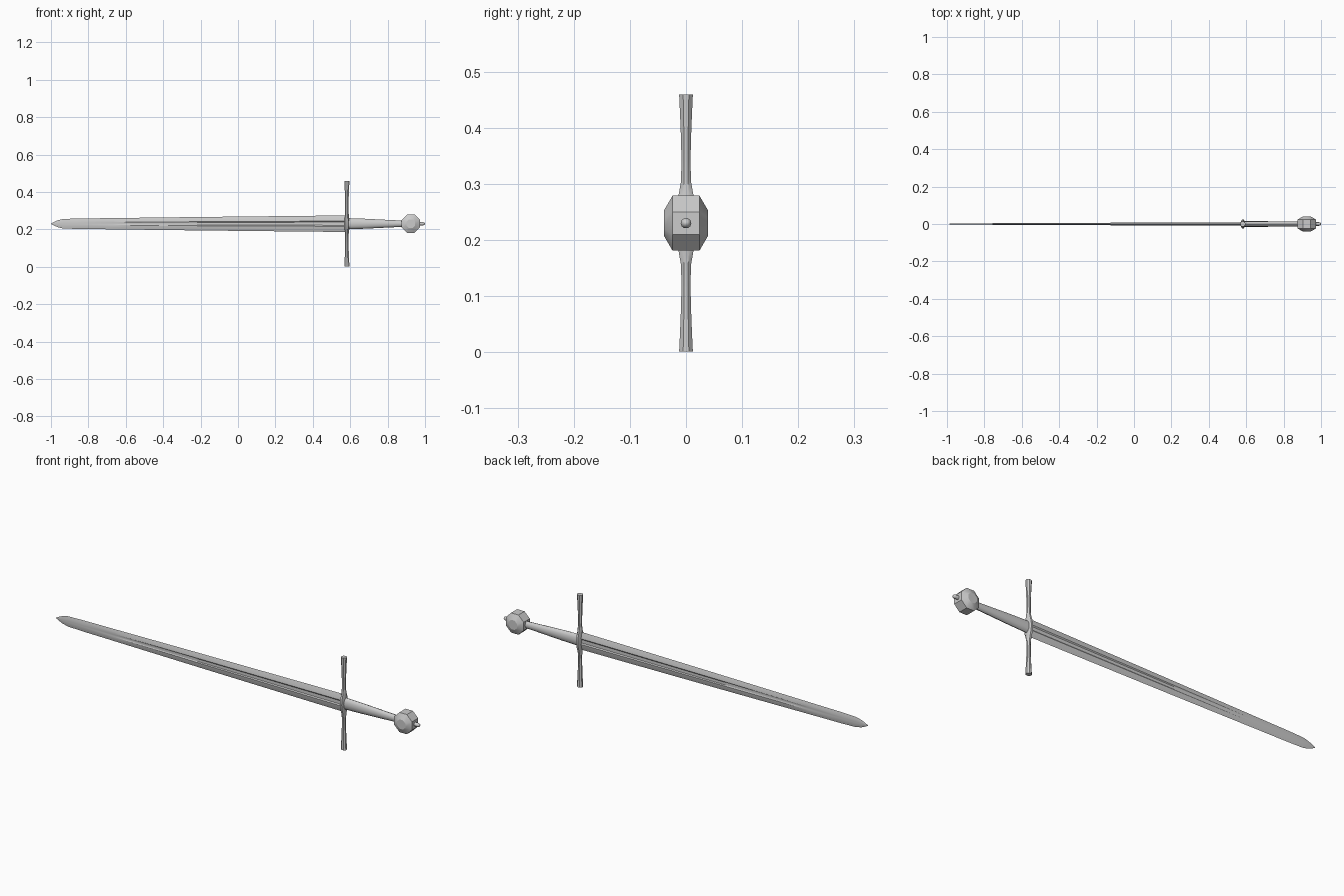
import bpy, bmesh, math
from mathutils import Vector

if "Cube" in bpy.data.objects:
    bpy.data.objects.remove(bpy.data.objects["Cube"])

ZC = 0.23  # height of the sword's long axis


def loft(name, rings, angle=30):
    """Skin a series of equal-length point rings and cap both ends."""
    bm = bmesh.new()
    loops = [[bm.verts.new(p) for p in ring] for ring in rings]
    n = len(loops[0])
    for a, b in zip(loops, loops[1:]):
        for i in range(n):
            j = (i + 1) % n
            bm.faces.new((a[i], a[j], b[j], b[i]))
    bm.faces.new(loops[0])
    bm.faces.new(loops[-1])
    bmesh.ops.remove_doubles(bm, verts=bm.verts, dist=1e-6)
    bmesh.ops.recalc_face_normals(bm, faces=bm.faces)
    me = bpy.data.meshes.new(name)
    bm.to_mesh(me)
    bm.free()
    ob = bpy.data.objects.new(name, me)
    bpy.context.collection.objects.link(ob)
    if angle:
        bpy.ops.object.select_all(action='DESELECT')
        ob.select_set(True)
        bpy.context.view_layer.objects.active = ob
        bpy.ops.object.shade_smooth_by_angle(angle=math.radians(angle))
    return ob


def ellipse(n, a, b, phase=0.0):
    return [(a * math.cos(2 * math.pi * i / n + phase), b * math.sin(2 * math.pi * i / n + phase))
            for i in range(n)]


# Blade: x, half width, half thickness, half fuller width, fuller floor thickness ratio
def blade_ring(x, w, t, f, floor):
    side = [(w, 0), (0.62 * w, 0.72 * t), (f, t), (0.6 * f, t * floor), (0, t * floor)]
    half = side + [(-z, y) for z, y in side[-2::-1]]
    full = half + [(z, -y) for z, y in half[-2:0:-1]]
    return [(x, y, ZC + z) for z, y in full]


blade_stations = [
    (0.585, 0.044, 0.0085, 0.014, 0.5),
    (0.40, 0.0425, 0.0080, 0.0135, 0.5),
    (-0.20, 0.036, 0.0065, 0.011, 0.5),
    (-0.60, 0.031, 0.0048, 0.008, 0.55),
    (-0.67, 0.030, 0.0044, 0.007, 1.0),
    (-0.85, 0.028, 0.0036, 0.006, 1.0),
    (-0.935, 0.0255, 0.0030, 0.005, 1.0),
    (-0.965, 0.018, 0.0022, 0.003, 1.0),
    (-0.985, 0.009, 0.0014, 0.0015, 1.0),
    (-1.0, 0.001, 0.0004, 0.0003, 1.0),
]
loft("blade", [blade_ring(*s) for s in blade_stations], 20)

# Crossguard: distance from the centre, half size in x, half size in y
arm = [(0.0, 0.012, 0.025), (0.025, 0.012, 0.022), (0.05, 0.0105, 0.0135),
       (0.075, 0.009, 0.009), (0.115, 0.0095, 0.0082), (0.17, 0.011, 0.0098),
       (0.215, 0.0135, 0.0118), (0.229, 0.0142, 0.0125)]
stations = [(-d, a, b) for d, a, b in arm[:0:-1]] + arm
loft("crossguard", [[(0.582 + u, v, ZC + d) for u, v in ellipse(8, a, b, math.pi / 8)]
                    for d, a, b in [(d, a * 1.06, b * 1.06) for d, a, b in stations]], 40)

# Grip: x, half depth in y, half height in z
grip = [(0.585, 0.0150, 0.030), (0.62, 0.0150, 0.0285), (0.68, 0.0150, 0.0265),
        (0.74, 0.0145, 0.0235), (0.80, 0.0135, 0.0205), (0.885, 0.0125, 0.0165)]
loft("grip", [[(x, u, ZC + v) for u, v in ellipse(12, a, b)] for x, a, b in grip], 40)

# Wheel pommel: eight-sided, bevelled on both faces; y and radius
wheel = [(-0.039, 0.025), (-0.024, 0.053), (0.024, 0.053), (0.039, 0.025)]
loft("pommel", [[(0.924 + u, y, ZC + v) for u, v in ellipse(8, r, r, math.pi / 8)]
                for y, r in wheel], 30)

# Peened nut at the end of the pommel
nut = [(0.965, 0.0095), (0.990, 0.0095), (0.997, 0.0065), (1.0, 0.002)]
loft("pommel_nut", [[(x, u, ZC + v) for u, v in ellipse(10, r, r)] for x, r in nut], 50)
